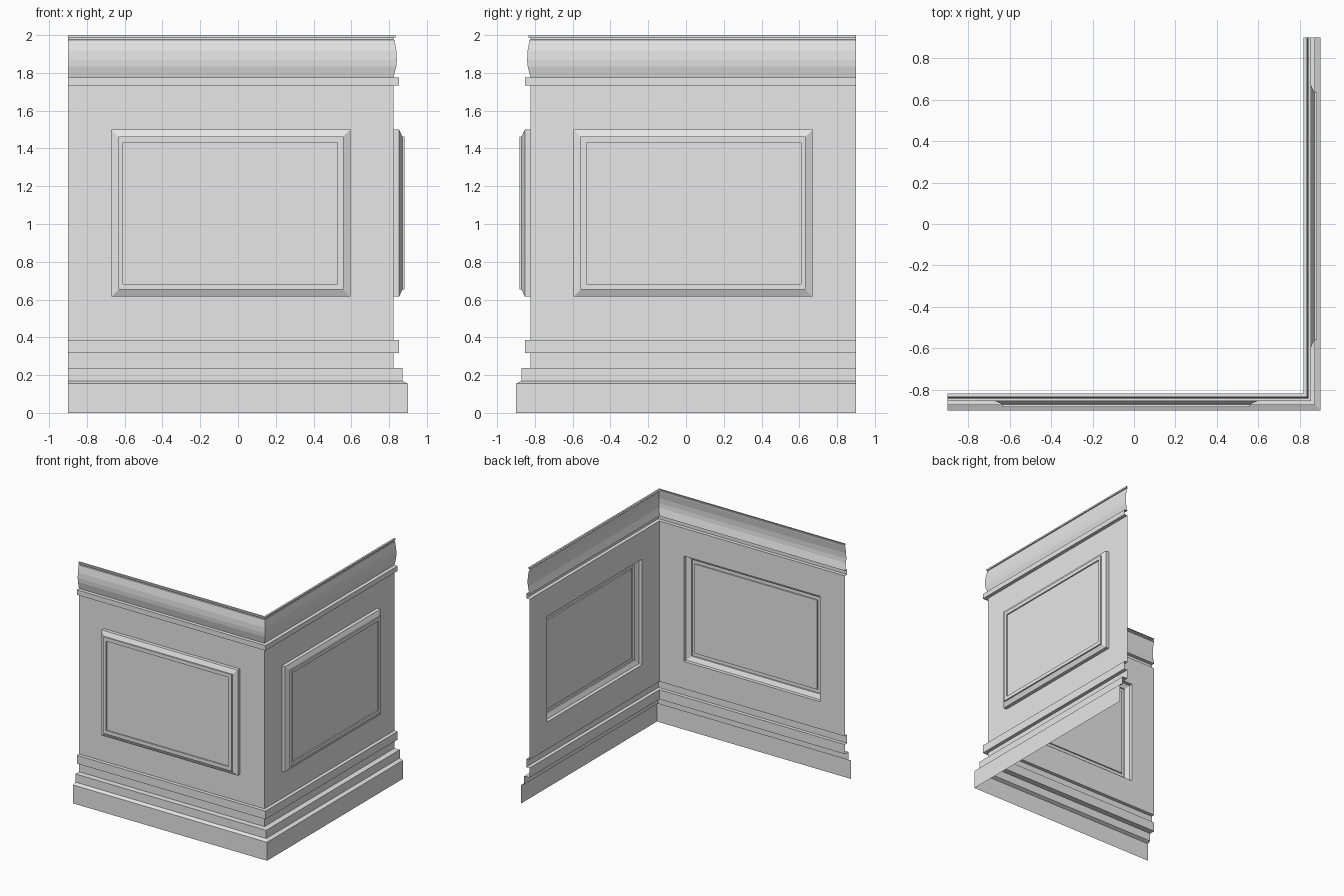
import bpy
import bmesh

cube = bpy.data.objects.get("Cube")
if cube:
    bpy.data.objects.remove(cube, do_unlink=True)

GREY = bpy.data.materials.new("light grey plaster")
GREY.use_nodes = True
GREY.diffuse_color = (0.8, 0.8, 0.8, 1)
GREY.node_tree.nodes["Principled BSDF"].inputs["Base Color"].default_value = (0.8, 0.8, 0.8, 1)

END = -0.9       # open end of each wall
FACE = 0.823     # distance of the flat wall face from the centre


def front(s, u, z):
    return (s, -u, z)


def right(s, u, z):
    return (u, -s, z)


def make(name, quads, place):
    """Build an open shell of quads given as (along, outward, height)."""
    bm = bmesh.new()
    for quad in quads:
        bm.faces.new([bm.verts.new(place(*p)) for p in quad])
    bmesh.ops.remove_doubles(bm, verts=bm.verts, dist=1e-5)
    if place is right:  # the right wall is a mirror image of the front wall
        bmesh.ops.reverse_faces(bm, faces=bm.faces)
    mesh = bpy.data.meshes.new(name)
    bm.to_mesh(mesh)
    bm.free()
    mesh.materials.append(GREY)
    obj = bpy.data.objects.new(name, mesh)
    bpy.context.collection.objects.link(obj)


def moulding(profile):
    """Run a profile along one wall, mitred at the outer corner."""
    return [((END, u0, z0), (u0, u0, z0), (u1, u1, z1), (END, u1, z1))
            for (u0, z0), (u1, z1) in zip(profile, profile[1:])]


def rect(left, end, bottom, top, u):
    return [(left, u, bottom), (end, u, bottom), (end, u, top), (left, u, top)]


def ring(outer, inner):
    return [(outer[i], outer[(i + 1) % 4], inner[(i + 1) % 4], inner[i]) for i in range(4)]


# Profiles as (outward, height)
skirting = [(0.9, 0), (0.9, 0.155), (0.872, 0.168), (0.872, 0.237), (FACE, 0.237),
            (FACE, 0.317), (0.853, 0.317), (0.853, 0.386), (FACE, 0.386)]
cornice = [(FACE, 1.733), (0.853, 1.733), (0.853, 1.775), (FACE, 1.775),
           (0.838, 1.835), (0.841, 1.87), (0.839, 1.915), (0.828, 1.975),
           (FACE, 1.977), (FACE, 1.987), (0.833, 1.987), (0.833, 2), (0.818, 2)]

# Nested outlines of the wall field and the raised panel
wall_edge = rect(END, FACE, 0.386, 1.733, FACE)
opening = rect(-0.67, 0.595, 0.615, 1.5, FACE)
steps = [opening,
         rect(-0.67, 0.595, 0.615, 1.5, 0.853),
         rect(-0.633, 0.558, 0.652, 1.463, 0.87),
         rect(-0.633, 0.558, 0.652, 1.463, 0.881),
         rect(-0.608, 0.528, 0.683, 1.432, 0.881),
         rect(-0.608, 0.528, 0.683, 1.432, 0.87)]
panel = [steps[-1]]
for outer, inner in zip(steps, steps[1:]):
    panel += ring(outer, inner)

# Both walls share the same parts
for side, place in (("front", front), ("right", right)):
    make(side + "_skirting", moulding(skirting), place)
    make(side + "_wall", ring(wall_edge, opening), place)
    make(side + "_panel", panel, place)
    make(side + "_cornice", moulding(cornice), place)
